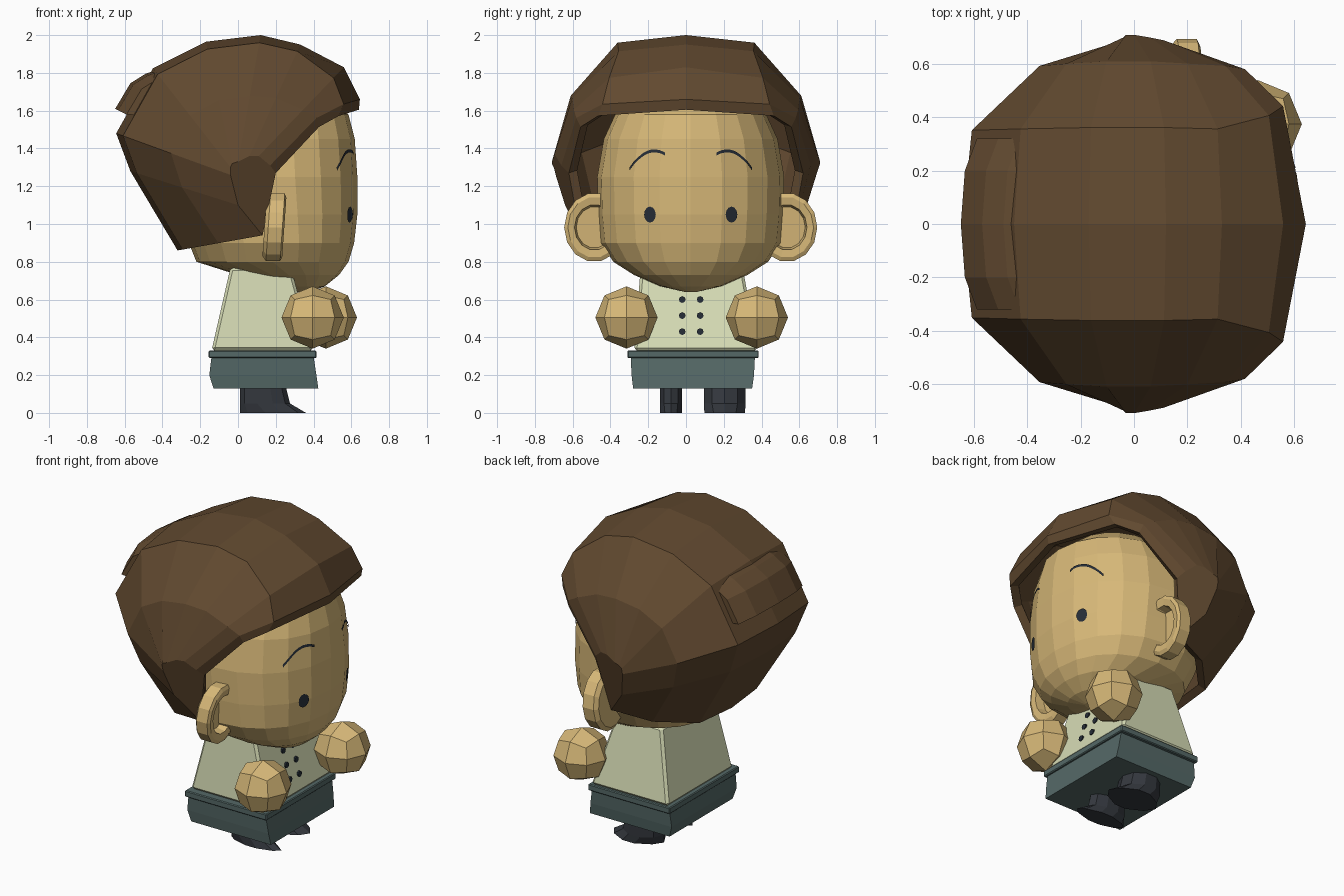
import bpy, bmesh, math
from mathutils import Vector
from mathutils.bvhtree import BVHTree

cube = bpy.data.objects.get("Cube")
if cube:
    bpy.data.objects.remove(cube, do_unlink=True)

CY = 0.025  # sideways centre of the body under the hair


def material(name, rgb):
    mat = bpy.data.materials.new(name)
    mat.use_nodes = True
    mat.diffuse_color = (*rgb, 1)
    mat.node_tree.nodes["Principled BSDF"].inputs["Base Color"].default_value = (*rgb, 1)
    return mat


SKIN = material("skin", (0.68, 0.48, 0.188))
HAIR = material("brown hair", (0.12, 0.067, 0.029))
SHIRT = material("cream shirt", (0.68, 0.72, 0.465))
TROUSERS = material("teal trousers", (0.09, 0.14, 0.135))
SHOES = material("charcoal shoes", (0.034, 0.039, 0.048))
INK = material("dark ink", (0.019, 0.026, 0.038))


def finish(name, bm, mat, recalc=True):
    if recalc:
        bmesh.ops.recalc_face_normals(bm, faces=bm.faces)
    mesh = bpy.data.meshes.new(name)
    bm.to_mesh(mesh)
    bm.free()
    mesh.materials.append(mat)
    obj = bpy.data.objects.new(name, mesh)
    bpy.context.collection.objects.link(obj)
    return obj


def bridge(bm, rows, closed):
    """Join consecutive rows of vertices with quads."""
    for a, b in zip(rows, rows[1:]):
        n = len(a)
        for i in range(n if closed else n - 1):
            k = (i + 1) % n
            bm.faces.new((a[i], a[k], b[k], b[i]))


def loft(rings):
    """Closed skin over rings of points."""
    bm = bmesh.new()
    rows = [[bm.verts.new(p) for p in ring] for ring in rings]
    bridge(bm, rows, True)
    bm.faces.new(rows[0])
    bm.faces.new(rows[-1])
    return bm


def oval(z, back, front, half, cy, sides, power=2.0):
    def bend(v):
        return math.copysign(abs(v) ** (2 / power), v)
    angles = [math.tau * i / sides for i in range(sides)]
    mid, rx = (back + front) / 2, (front - back) / 2
    return [(mid + rx * bend(math.cos(a)), cy + half * bend(math.sin(a)), z) for a in angles]


def block(name, levels, mat, bevel=0.0):
    """Stack of rectangles, each (z, x0, x1, y0, y1)."""
    rings = [[(x0, y0, z), (x1, y0, z), (x1, y1, z), (x0, y1, z)] for z, x0, x1, y0, y1 in levels]
    obj = finish(name, loft(rings), mat)
    if bevel:
        mod = obj.modifiers.new("bevel", "BEVEL")
        mod.width, mod.segments = bevel, 1


# Head: rounded ovals from chin to crown (height, back, front, half width)
head_rings = [
    (0.64, 0.3, 0.38, 0.03), (0.67, 0.18, 0.46, 0.16), (0.73, 0, 0.535, 0.3),
    (0.8, -0.22, 0.585, 0.41), (0.9, -0.26, 0.615, 0.475), (1.05, -0.32, 0.632, 0.49),
    (1.25, -0.36, 0.632, 0.495), (1.45, -0.36, 0.618, 0.46), (1.58, -0.3, 0.585, 0.4),
    (1.7, -0.2, 0.43, 0.26)]
head_bm = loft([oval(*r, CY, 20, 2.15) for r in head_rings])
bmesh.ops.recalc_face_normals(head_bm, faces=head_bm.faces)
face_surface = BVHTree.FromBMesh(head_bm)
finish("head", head_bm, SKIN)


def on_face(y, z):
    hit = face_surface.ray_cast(Vector((2, y, z)), Vector((-1, 0, 0)))
    return hit[0] + hit[1] * 0.007


# Hair: loft from the centre line out to the side, then mirrored
crown = [(0.64, 1.605), (0.645, 1.66), (0.56, 1.83), (0.33, 1.95), (0.12, 2.0),
         (-0.17, 1.965), (-0.45, 1.825), (-0.645, 1.48), (-0.57, 1.28), (-0.32, 0.86)]
side = [(0.2, 0.62, 1.27), (0.17, 0.66, 1.31), (0.11, 0.69, 1.36), (0.06, 0.7, 1.36),
        (0, 0.71, 1.33), (-0.03, 0.71, 1.32), (-0.04, 0.7, 1.3), (-0.04, 0.69, 1.26),
        (0, 0.64, 1.1), (0.13, 0.56, 0.94)]
bm = bmesh.new()
rows = [[], [], [], []]
for i, ((cx, cz), s) in enumerate(zip(crown, side)):
    edge = (max(0.51, 0.75 - 0.08 * i), max(0.06, 0.24 - 0.06 * i))
    flank = (max(0.86, 0.9 - 0.02 * i), 0.48)
    lift = 0.07 if i < 2 else 0
    for row, (spread, t) in zip(rows, ((0, 0), edge, flank, (1, 1))):
        z = cz + (s[2] - cz) * t + lift * math.sin(math.pi * t)
        row.append(bm.verts.new((cx + (s[0] - cx) * t, s[1] * spread, z)))
bridge(bm, rows, False)
bm.faces.new(rows[-1])
bmesh.ops.recalc_face_normals(bm, faces=bm.faces)
top = max(bm.faces, key=lambda f: f.calc_center_median().z)
if top.normal.z < 0:
    bmesh.ops.reverse_faces(bm, faces=bm.faces)
hair = finish("hair", bm, HAIR, recalc=False)
mirror = hair.modifiers.new("mirror", "MIRROR")
mirror.use_axis = (False, True, False)
shell = hair.modifiers.new("shell", "SOLIDIFY")
shell.thickness, shell.offset = 0.05, -1

# Overhanging tuft at the back of the hair
tuft = [(-0.43, 1.815), (-0.49, 1.795), (-0.57, 1.745), (-0.65, 1.61), (-0.57, 1.605), (-0.48, 1.7)]
finish("hair_tuft", loft([[(x + tuck, y, z - tuck / 2) for x, z in tuft]
       for y, tuck in ((-0.32, 0.06), (-0.2, 0.015), (0, 0), (0.2, 0.015), (0.32, 0.06))]), HAIR)

# Shirt, belt and trousers
block("shirt", [(0.33, -0.14, 0.4, -0.275, 0.38), (0.77, -0.04, 0.28, -0.24, 0.3)], SHIRT, 0.015)
block("belt", [(z, -0.155, 0.415, -0.31, 0.385) for z in (0.29, 0.33)], TROUSERS, 0.005)
block("trousers", [(0.13, -0.13, 0.425, -0.28, 0.35), (0.2, -0.152, 0.415, -0.288, 0.36),
                   (0.3, -0.14, 0.4, -0.293, 0.365)], TROUSERS)

# Shirt buttons: two columns following the sloping front
for col, y in enumerate((-0.02, 0.075)):
    for k in range(3):
        z = 0.43 + 0.085 * k
        x = 0.4 - 0.273 * (z - 0.33)
        discs = [[(x + d, y + 0.018 * math.cos(a), z + 0.018 * math.sin(a))
                  for a in (math.tau * i / 8 for i in range(8))] for d in (-0.01, 0.009)]
        finish(f"button_{col}_{k}", loft(discs), INK)

# Hands: coarse faceted balls
for name, x, y in (("right_hand", 0.395, -0.315), ("left_hand", 0.465, 0.375)):
    bm = bmesh.new()
    bmesh.ops.create_cube(bm, size=1)
    bmesh.ops.subdivide_edges(bm, edges=bm.edges, cuts=1, use_grid_fill=True)
    for v in bm.verts:
        v.co = v.co.normalized() * 0.165 + Vector((x, y, 0.505))
    finish(name, bm, SKIN)

# Shoes: round ankles with flat pointed toes
for name, y, half in (("right_shoe", -0.08, 0.062), ("left_shoe", 0.205, 0.115)):
    finish(name, loft([oval(0, 0.01, 0.36, half, y, 10, 1.6), oval(0.05, 0.01, 0.275, half, y, 10),
                       oval(0.15, 0.01, 0.25, half, y, 10)]), SHOES)

for name, sgn in (("right", -1), ("left", 1)):
    # Ears: dished discs, leaning slightly
    def ear_ring(x, size):
        ring = []
        for i in range(14):
            a = math.tau * i / 14
            up = 0.183 * size * math.sin(a)
            ring.append((x + up * 0.07, CY + sgn * (0.51 + 0.16 * size * math.cos(a)), 0.982 + up))
        return ring
    finish(name + "_ear", loft([ear_ring(0.14, 0.85), ear_ring(0.16, 1), ear_ring(0.235, 1),
                                ear_ring(0.245, 0.88), ear_ring(0.24, 0.66),
                                ear_ring(0.185, 0.6)]), SKIN)

    # Eyes: thin ovals resting on the face
    bm = bmesh.new()
    eye_y = CY + sgn * 0.213
    bm.faces.new([bm.verts.new(on_face(eye_y + 0.031 * math.cos(a), 1.05 + 0.042 * math.sin(a)))
                  for a in (math.tau * i / 12 for i in range(12))])
    finish(name + "_eye", bm, INK)

    # Eyebrows: thin arched strips
    bm = bmesh.new()
    strip = [[], []]
    for i in range(9):
        t = i / 8
        y = CY + sgn * (0.32 - 0.185 * t)
        z = 1.29 + 0.275 * t - 0.195 * t * t
        for row, lift in zip(strip, (-0.008, 0.008)):
            row.append(bm.verts.new(on_face(y, z + lift)))
    bridge(bm, strip, False)
    finish(name + "_eyebrow", bm, INK)
